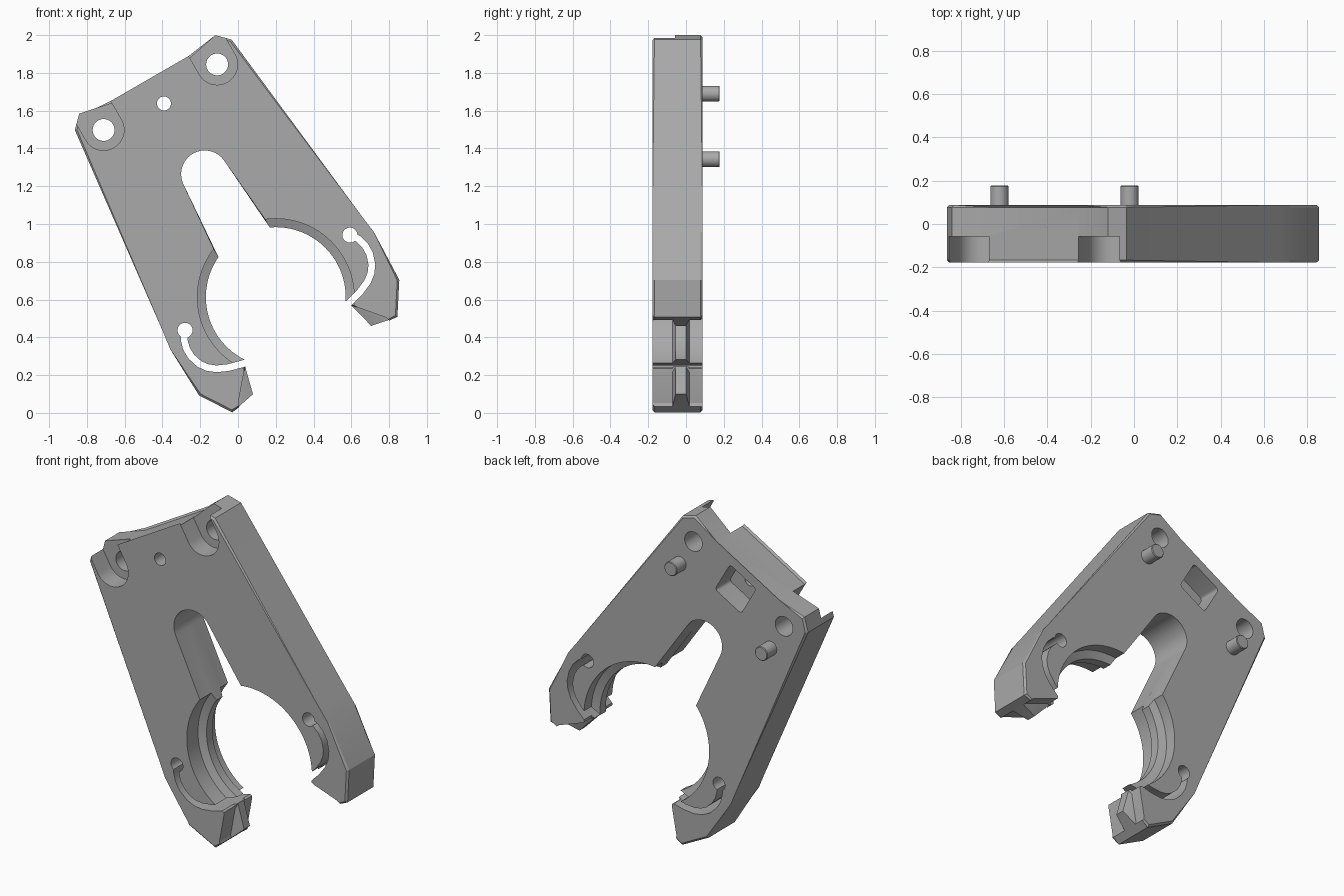
import bpy, bmesh, math
from mathutils import Vector

cube = bpy.data.objects.get("Cube")
if cube:
    bpy.data.objects.remove(cube, do_unlink=True)

# One flat grey for everything
grey = bpy.data.materials.new("grey_plastic")
grey.use_nodes = True
GREY = (0.4, 0.4, 0.4, 1)
grey.diffuse_color = GREY
grey.node_tree.nodes["Principled BSDF"].inputs["Base Color"].default_value = GREY

FRONT, BACK, PIN_END = -0.178, 0.088, 0.178
TILT = math.radians(30)
CENTRE = Vector((0.2, 0.613))      # centre of the gripping ring


def place(u, v, y):
    """Plate coordinates (across, along) to world."""
    c, s = math.cos(TILT), math.sin(TILT)
    return (CENTRE.x + u * c - v * s, y, CENTRE.y + u * s + v * c)


def arc(cu, cv, r, start, end, n=24):
    angles = [math.radians(start + (end - start) * i / n) for i in range(n + 1)]
    return [(cu + r * math.cos(a), cv + r * math.sin(a)) for a in angles]


def flip(points):
    return [(-u, v) for u, v in points]


def loft(name, sections, chamfer=0):
    """Solid through matching outlines, given as (y, points)."""
    bm = bmesh.new()
    rings = [[bm.verts.new(place(u, v, y)) for u, v in pts] for y, pts in sections]
    caps = [bm.faces.new(rings[0]), bm.faces.new(rings[-1])]
    n = len(rings[0])
    for a, b in zip(rings, rings[1:]):
        for i in range(n):
            j = (i + 1) % n
            bm.faces.new((a[i], a[j], b[j], b[i]))
    if chamfer:
        edges = list({e for f in caps for e in f.edges})
        bmesh.ops.bevel(bm, geom=edges, offset=chamfer, segments=1, affect='EDGES')
    bmesh.ops.recalc_face_normals(bm, faces=bm.faces)
    mesh = bpy.data.meshes.new(name)
    bm.to_mesh(mesh)
    bm.free()
    obj = bpy.data.objects.new(name, mesh)
    bpy.context.collection.objects.link(obj)
    mesh.materials.append(grey)
    return obj


def prism(name, points, y0=-0.3, y1=0.3, chamfer=0):
    return loft(name, [(y0, points), (y1, points)], chamfer)


def disc(u, v, r, n=32):
    return arc(u, v, r, 0, 360, n)[:-1]


def select(obj):
    bpy.ops.object.select_all(action='DESELECT')
    obj.select_set(True)
    bpy.context.view_layer.objects.active = obj


def cut(body, cutter):
    cutter.hide_render = True
    select(body)
    mod = body.modifiers.new("cut", 'BOOLEAN')
    mod.operation, mod.solver, mod.object = 'DIFFERENCE', 'EXACT', cutter
    bpy.ops.object.modifier_apply(modifier=mod.name)
    bpy.data.objects.remove(cutter, do_unlink=True)


# Plate outline, mirrored about its long axis
half = [(0.24, 1.325), (0.416, 1.361), (0.479, 1.298), (0.61, 0.13), (0.622, 0.04),
        (0.612, -0.248), (0.505, -0.413), (0.362, -0.385)]
body = prism("gripper_plate", half + flip(half)[::-1], FRONT, BACK, 0.011)


# Throat: rounded slot, gripping ring and flared mouth, leaving a raised rib
def throat(k):
    r = 0.37 + 0.045 * k
    start = math.degrees(math.acos(0.157 / r))
    side = arc(0, 0.752, 0.125, 90, 5, 16) + arc(0, 0, r, start, -36, 40)
    side += [(0.325 + 0.02 * k, -0.24 - 0.02 * k), (0.362 + 0.09 * k, -0.386),
             (0.41 + 0.1 * k, -0.6)]
    return side + flip(side[1:])[::-1]


levels = [(-0.3, 1), (-0.072, 1), (-0.055, 0), (0.0, 0), (0.018, 1), (0.3, 1)]
cut(body, loft("throat_cutter", [(y, throat(k)) for y, k in levels]))


# Curved relief gap that frees a springy leaf on each jaw
def ribbon(path, width):
    pts = [Vector(p) for p in path]
    left, right = [], []
    for i, p in enumerate(pts):
        d = (pts[min(i + 1, len(pts) - 1)] - pts[max(i - 1, 0)]).normalized()
        side = Vector((-d.y, d.x)) * width / 2
        left.append(tuple(p + side))
        right.append(tuple(p - side))
    return left + right[::-1]


gap = [(0.508, 0.085), (0.534, 0.045), (0.546, 0.0), (0.545, -0.05), (0.527, -0.105),
       (0.5, -0.142), (0.462, -0.172), (0.403, -0.198), (0.332, -0.217), (0.26, -0.236)]

for mirror in (lambda p: p, flip):
    cut(body, prism("gap_cutter", mirror(ribbon(gap, 0.036))))
    cut(body, prism("gap_end_cutter", mirror(disc(0.504, 0.088, 0.04))))
    # Screw hole and its open counterbore
    pocket = arc(0.347, 1.222, 0.108, 180, 360) + [(0.455, 1.5), (0.239, 1.5)]
    cut(body, prism("counterbore_cutter", mirror(pocket), -0.3, -0.058))
    cut(body, prism("screw_hole_cutter", mirror(disc(0.347, 1.222, 0.058))))

# Rear recess with rounded corners and a small through hole
recess = []
for cu, cv, a in ((0.08, 1.26, 0), (-0.08, 1.26, 90), (-0.08, 1.1, 180), (0.08, 1.1, 270)):
    recess += arc(cu, cv, 0.02, a, a + 90, 5)
cut(body, prism("recess_cutter", recess, -0.05, 0.3))
cut(body, prism("small_hole_cutter", disc(0, 1.184, 0.037)))

# Locating pins on the back
parts = [body]
for name, u in (("left_pin", 0.347), ("right_pin", -0.347)):
    parts.append(prism(name, disc(u, 1.043, 0.042), BACK - 0.02, PIN_END, 0.004))

for part in parts:
    select(part)
    bpy.ops.object.shade_smooth_by_angle(angle=math.radians(25))
